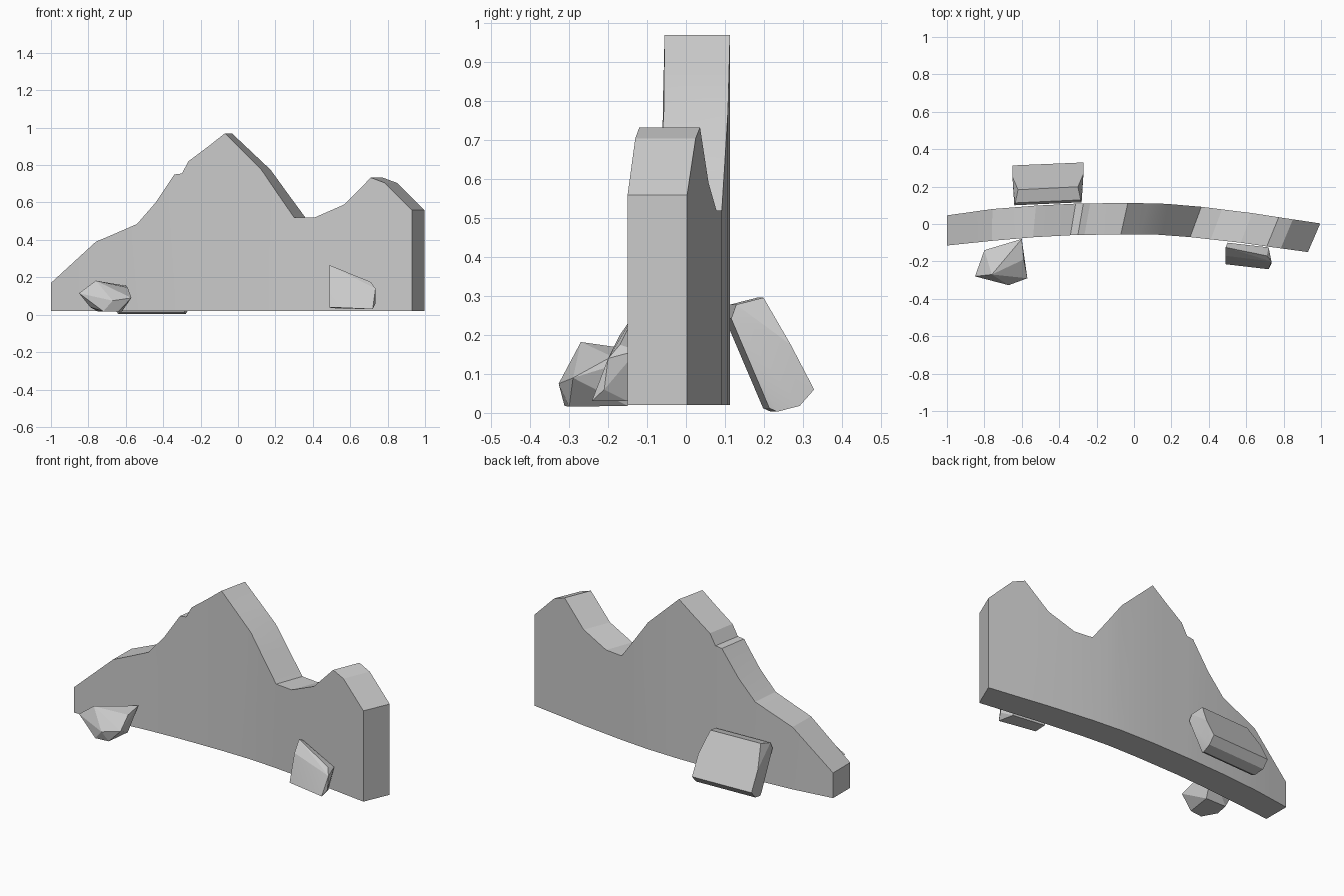
import bpy, bmesh, math

if "Cube" in bpy.data.objects:
    bpy.data.objects.remove(bpy.data.objects["Cube"])


def interp(table, x):
    for (x0, v0), (x1, v1) in zip(table, table[1:]):
        if x <= x1:
            return v0 + (v1 - v0) * (x - x0) / (x1 - x0)
    return table[-1][1]


def finish(bm, name, angle):
    bmesh.ops.recalc_face_normals(bm, faces=bm.faces)
    mesh = bpy.data.meshes.new(name)
    bm.to_mesh(mesh)
    bm.free()
    ob = bpy.data.objects.new(name, mesh)
    bpy.context.collection.objects.link(ob)
    bpy.ops.object.select_all(action='DESELECT')
    ob.select_set(True)
    bpy.context.view_layer.objects.active = ob
    bpy.ops.object.shade_smooth_by_angle(angle=math.radians(angle))
    return ob


def hull_rock(name, points):
    bm = bmesh.new()
    for p in points:
        bm.verts.new(p)
    res = bmesh.ops.convex_hull(bm, input=bm.verts)
    junk = {g for g in res["geom_interior"] if isinstance(g, bmesh.types.BMVert)}
    bmesh.ops.delete(bm, geom=list(junk), context='VERTS')
    bmesh.ops.dissolve_limit(bm, angle_limit=math.radians(4),
                             verts=bm.verts, edges=bm.edges)
    return finish(bm, name, 12)


# Curved mountain wall: ridge outline (x, z) and plan of its front face
ridge = [(-1, .17), (-.88, .28), (-.76, .39), (-.65, .437), (-.54, .485), (-.44, .60),
         (-.34, .75), (-.30, .755), (-.265, .82), (-.165, .895), (-.07, .97),
         (.03, .87), (.125, .775), (.21, .65), (.30, .52), (.41, .52), (.57, .59),
         (.71, .733), (.785, .705), (.93, .56)]
front_y = [(-1, -.115), (-.76, -.09), (-.54, -.071), (-.34, -.06), (-.07, -.055),
           (.125, -.057), (.30, -.07), (.57, -.10), (.71, -.12), (.93, -.15)]
shift_x = [(-1, 0), (-.76, .003), (-.34, .028), (-.07, .037), (.30, .06), (.93, .066)]
depth = [(-1, .161), (-.76, .17), (-.07, .168), (.30, .162), (.93, .153)]

bm = bmesh.new()
columns = []
for x, z in ridge:
    yf = interp(front_y, x)
    xb, yb = x + interp(shift_x, x), yf + interp(depth, x)
    columns.append([bm.verts.new(p) for p in
                    ((x, yf, .02), (x, yf, z), (xb, yb, z), (xb, yb, .02))])
for a, b in zip(columns, columns[1:]):
    for i in range(4):
        j = (i + 1) % 4
        bm.faces.new((a[i], b[i], b[j], a[j]))
bm.faces.new(columns[0])
bm.faces.new(columns[-1])
finish(bm, "mountain_wall", 14)

# Slab leaning on the back: cross-section (y, z, end inset)
section = [(.112, .242, .01), (.125, .278, .015), (.195, .296, .03), (.265, .175, 0),
           (.325, .06, 0), (.288, .018, 0), (.23, .003, .01), (.21, .012, .015)]
slab = []
for y, z, inset in section:
    slab.append((-.65 + inset, y - .012, z))
    slab.append((-.27 - inset, y + .004, z))
hull_rock("back_slab_rock", slab)

# Faceted boulder at front left
hull_rock("left_boulder", [
    (-.85, -.28, .115), (-.80, -.14, .12), (-.76, -.27, .182), (-.60, -.08, .155),
    (-.59, -.19, .145), (-.57, -.29, .09), (-.67, -.327, .075), (-.72, -.312, .018),
    (-.64, -.30, .016), (-.62, -.15, .018), (-.75, -.15, .018), (-.79, -.26, .04)])

# Wedge rock leaning at front right
hull_rock("right_wedge_rock", [
    (.49, -.125, .265), (.50, -.10, .25), (.49, -.17, .20), (.49, -.215, .04),
    (.71, -.17, .175), (.72, -.125, .16), (.735, -.20, .14), (.72, -.242, .03),
    (.735, -.21, .06), (.50, -.13, .035), (.70, -.15, .03)])
